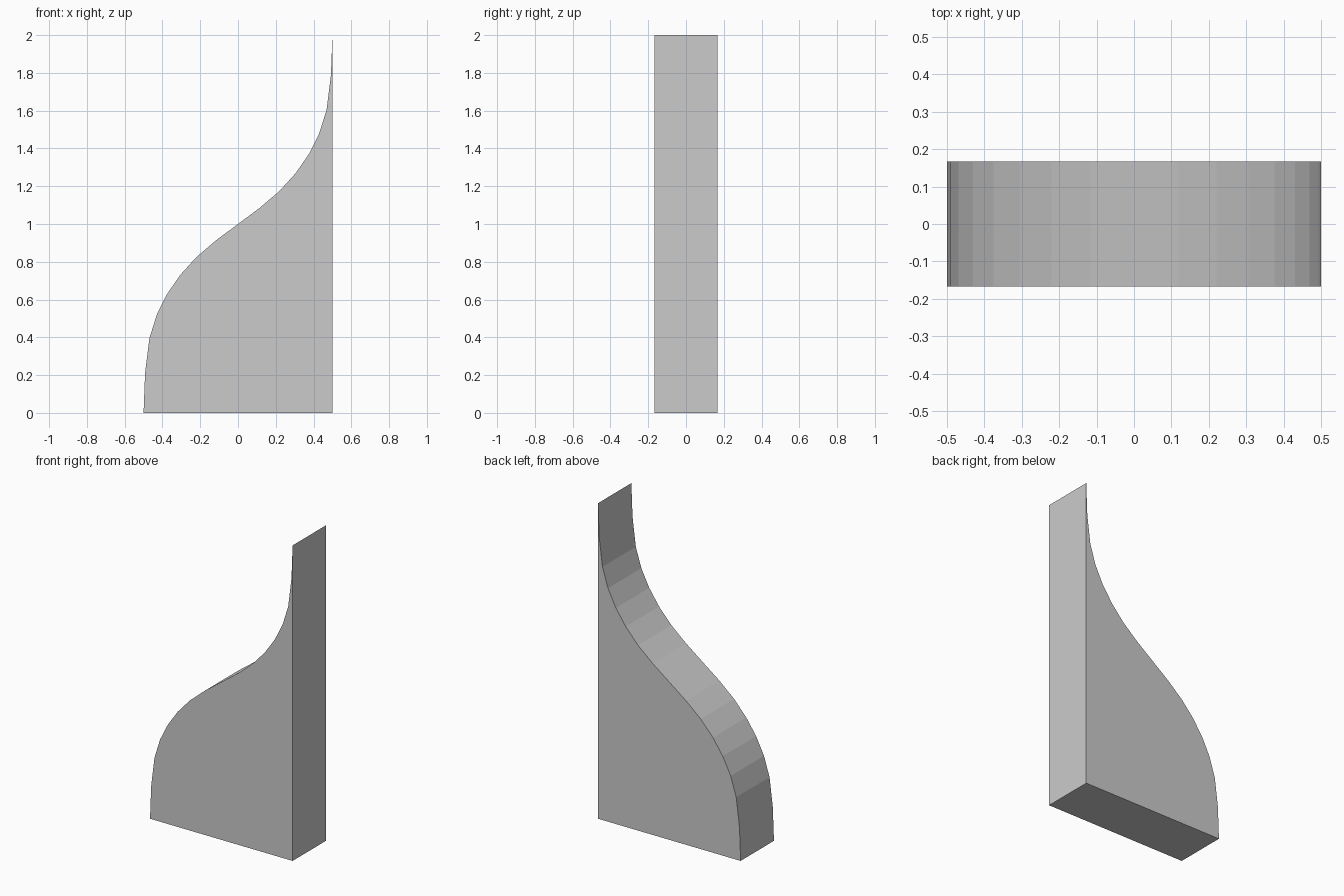
import bpy, bmesh

if "Cube" in bpy.data.objects:
    bpy.data.objects.remove(bpy.data.objects["Cube"])

HALF_WIDTH = 0.167

# Lower half of the S-curve, from the bottom left corner up to the middle
lower = [(-0.5, 0), (-0.492, 0.21), (-0.469, 0.395), (-0.43, 0.52),
         (-0.375, 0.63), (-0.306, 0.73), (-0.22, 0.825), (-0.117, 0.913)]
# Upper half is the lower half turned about the middle point (0, 1)
upper = [(-x, 2 - z) for x, z in reversed(lower)]
profile = [(0.5, 0)] + lower + [(0, 1)] + upper

# Extrude the profile across the width
bm = bmesh.new()
face = bm.faces.new([bm.verts.new((x, -HALF_WIDTH, z)) for x, z in profile])
extruded = bmesh.ops.extrude_face_region(bm, geom=[face], use_keep_orig=True)
moved = [g for g in extruded["geom"] if isinstance(g, bmesh.types.BMVert)]
bmesh.ops.translate(bm, vec=(0, 2 * HALF_WIDTH, 0), verts=moved)
bmesh.ops.recalc_face_normals(bm, faces=bm.faces)

mesh = bpy.data.meshes.new("curved_slope_block")
bm.to_mesh(mesh)
bm.free()
block = bpy.data.objects.new("curved_slope_block", mesh)
bpy.context.collection.objects.link(block)
